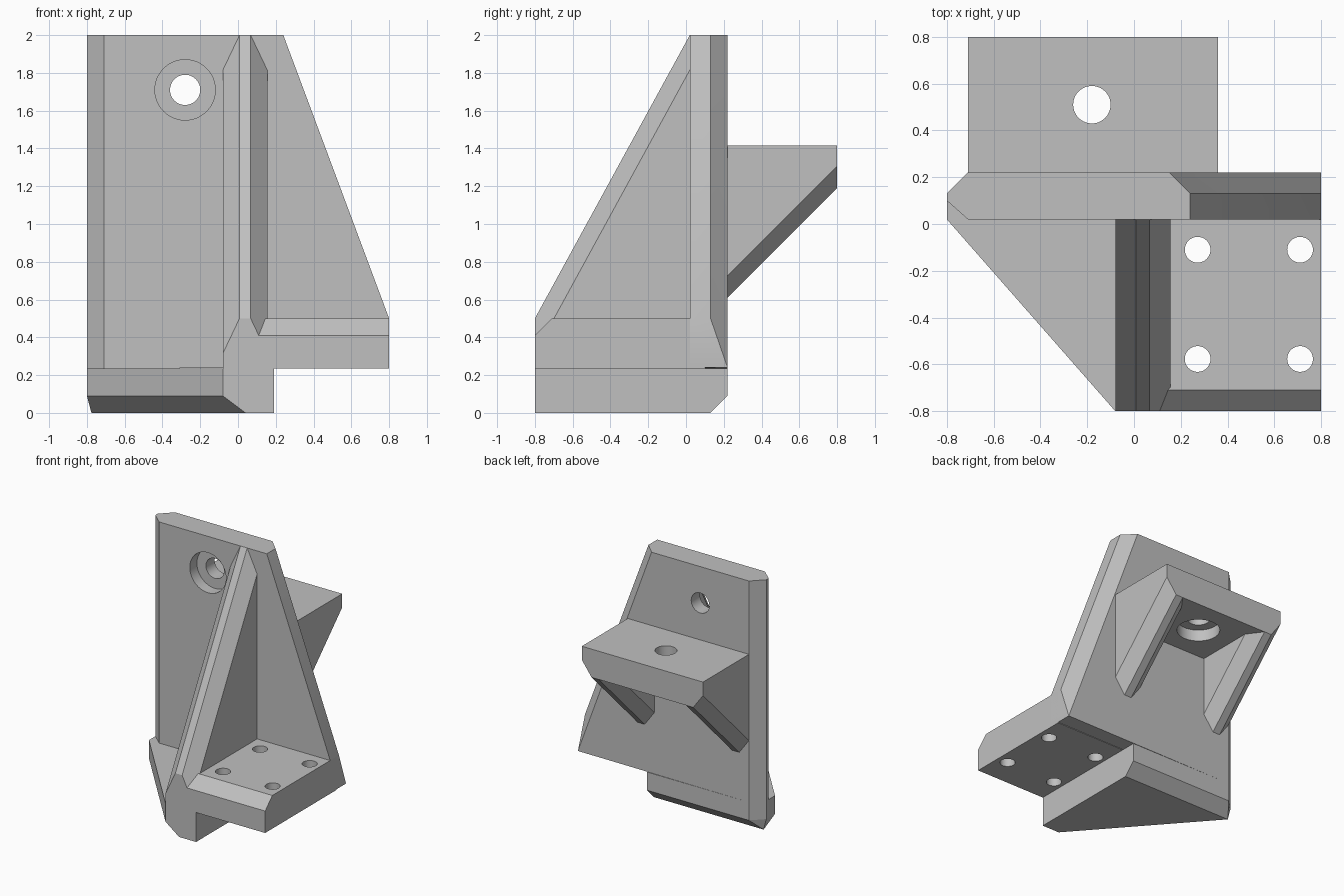
import bpy
import bmesh
import math
from mathutils import Matrix

cube = bpy.data.objects.get("Cube")
if cube:
    bpy.data.objects.remove(cube, do_unlink=True)

GREY = (0.53, 0.53, 0.53, 1)
mat = bpy.data.materials.new("plain grey")
mat.use_nodes = True
mat.diffuse_color = GREY
mat.node_tree.nodes["Principled BSDF"].inputs["Base Color"].default_value = GREY


def add_object(name, bm):
    mesh = bpy.data.meshes.new(name)
    bm.to_mesh(mesh)
    bm.free()
    mesh.materials.append(mat)
    ob = bpy.data.objects.new(name, mesh)
    bpy.context.collection.objects.link(ob)
    return ob


def hull(name, points):
    """Convex solid around a few corner points."""
    bm = bmesh.new()
    for p in points:
        bm.verts.new(p)
    bmesh.ops.convex_hull(bm, input=bm.verts)
    bmesh.ops.dissolve_limit(bm, angle_limit=0.01, verts=bm.verts, edges=bm.edges)
    bmesh.ops.recalc_face_normals(bm, faces=bm.faces)
    return add_object(name, bm)


def drill(ob, centre, radius, length, axis="Z"):
    """Cut a round hole of the given length about its centre."""
    bm = bmesh.new()
    turn = Matrix.Rotation(math.pi / 2, 4, "X") if axis == "Y" else Matrix()
    bmesh.ops.create_cone(bm, cap_ends=True, segments=48, radius1=radius, radius2=radius,
                          depth=length, matrix=Matrix.Translation(centre) @ turn)
    cutter = add_object("hole_cutter", bm)
    cutter.hide_render = True
    mod = ob.modifiers.new("hole", "BOOLEAN")
    mod.operation = "DIFFERENCE"
    mod.solver = "EXACT"
    mod.object = cutter
    select(ob)
    bpy.ops.object.modifier_apply(modifier=mod.name)
    bpy.data.objects.remove(cutter, do_unlink=True)


def select(ob):
    bpy.ops.object.select_all(action="DESELECT")
    ob.select_set(True)
    bpy.context.view_layer.objects.active = ob


def ridge(name, x0, x1, ends, bevel, drop):
    """Sloping web with a bevelled crest; ends are (y, root z, crest z)."""
    points = []
    for y, root, crest in ends:
        points += [(x0, y, root), (x1, y, root), (x0, y, crest - drop), (x1, y, crest - drop),
                   (x0 + bevel, y, crest), (x1 - bevel, y, crest)]
    return hull(name, points)


# Upright wall: bevelled left edge, sloping right edge with a rear bevel
left_edge = [(-0.71, 0.02), (-0.8, 0.10), (-0.8, 0.13), (-0.71, 0.22)]
wall = hull("back_wall",
            [(x, y, z) for x, y in left_edge for z in (0.235, 2)]
            + [(0.24, 0.02, 2), (0.24, 0.13, 2), (0.15, 0.22, 2),
               (0.8, 0.02, 0.5), (0.8, 0.13, 0.5), (0.8, 0.02, 0.24), (0.8, 0.22, 0.24)])
drill(wall, (-0.28, 0.12, 1.71), 0.08, 0.5, "Y")
drill(wall, (-0.28, 0.02, 1.71), 0.16, 0.18, "Y")

# Foot block below, with bevelled diagonal and rear bottom edges
outline = [(-0.8, 0.02), (-0.08, -0.8), (0.19, -0.8), (0.19, 0.22), (-0.71, 0.22), (-0.8, 0.13)]
foot = hull("foot_block",
            [(x, y, 0.235) for x, y in outline]
            + [(x, y, 0.09) for x, y in outline if (x, y) != (0.19, -0.8)]
            + [(-0.776, 0.13, 0), (0.04, -0.8, 0), (0.19, -0.8, 0), (0.19, 0.13, 0)])

# Base plate with bevelled front edge and four bolt holes
base = hull("base_plate",
            [(x, y, z) for x in (0.1, 0.8)
             for y, z in ((-0.8, 0.235), (-0.8, 0.41), (-0.71, 0.5), (0.1, 0.5), (0.1, 0.235))])
for x in (0.272, 0.71):
    for y in (-0.11, -0.577):
        drill(base, (x, y, 0.37), 0.055, 0.6)

# Main rib bracing the wall
ridge("front_rib", -0.08, 0.155, [(-0.8, 0.1, 0.5), (0.02, 0.1, 2)], 0.088, 0.185)

# Rear shelf carried by two webs
SHELF_TOP, SHELF_LOW = 1.415, 1.19
shelf = hull("rear_shelf", [(x, y, z) for x in (-0.595, 0.245) for y in (0.15, 0.8)
                            for z in (SHELF_LOW, SHELF_TOP)])
drill(shelf, (-0.18, 0.51, 1.3), 0.08, 0.6)
drill(shelf, (-0.18, 0.51, SHELF_LOW), 0.155, 0.18)
for name, x0 in (("shelf_web_right", -0.71), ("shelf_web_left", 0.125)):
    ridge(name, x0, x0 + 0.235,
          [(0.8, SHELF_TOP, SHELF_LOW), (0.2, SHELF_TOP, SHELF_LOW - 0.6)], 0.086, -0.117)

# Smooth hole walls, keep all edges crisp
for ob in (wall, base, shelf):
    select(ob)
    bpy.ops.object.shade_smooth_by_angle(angle=math.radians(25))
